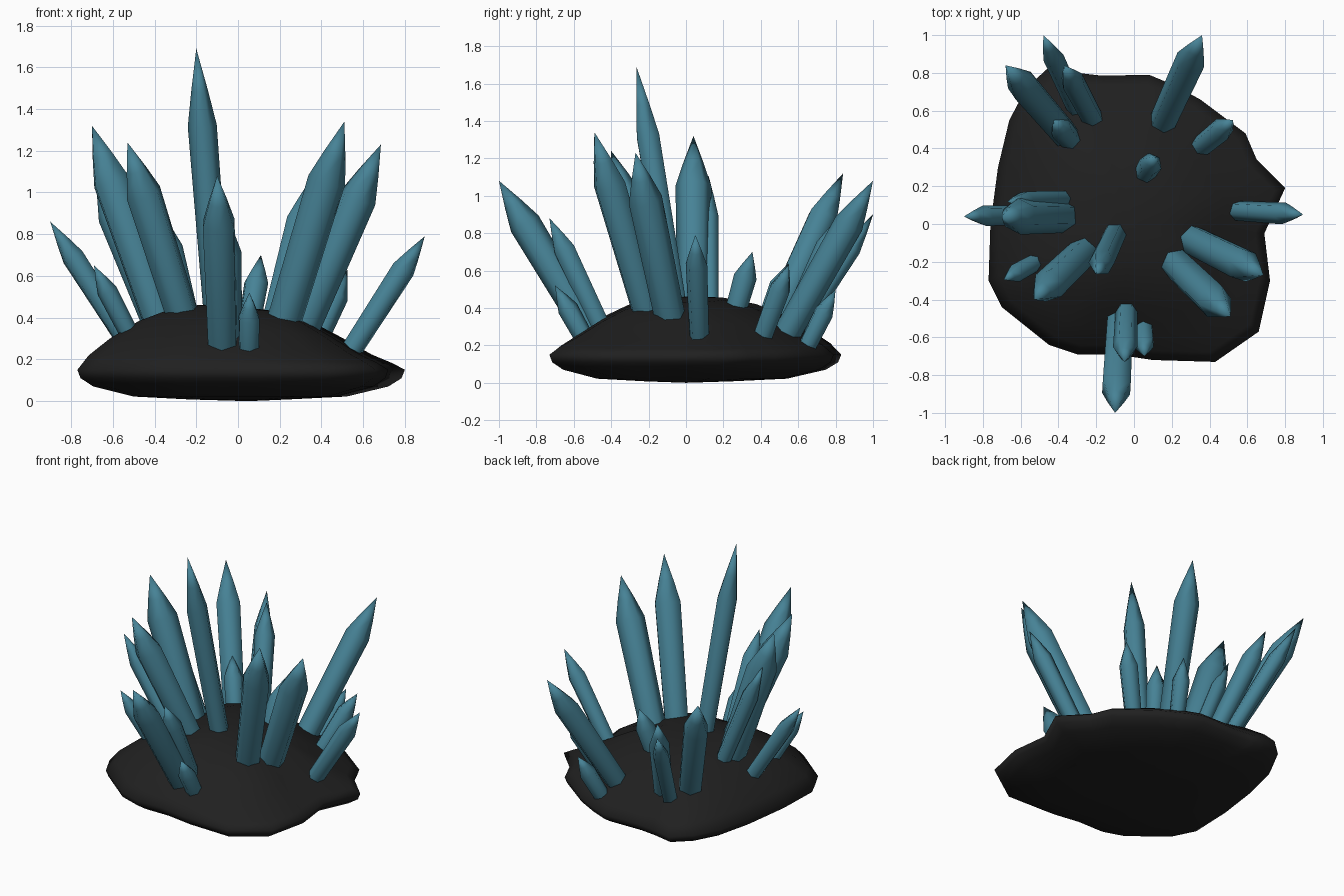
import bpy, math
from mathutils import Vector

if "Cube" in bpy.data.objects:
    bpy.data.objects.remove(bpy.data.objects["Cube"])


def material(name, rgb):
    m = bpy.data.materials.new(name)
    m.diffuse_color = (*rgb, 1)
    m.use_nodes = True
    m.node_tree.nodes["Principled BSDF"].inputs["Base Color"].default_value = m.diffuse_color
    return m


crystal_blue = material("crystal_blue", (0.062, 0.225, 0.305))
rock_black = material("rock_black", (0.0145, 0.0145, 0.0145))


def loft(name, rings, start, end, mat, angle):
    """Skin a stack of equal rings, closing both ends on a point."""
    n = len(rings[0])
    verts = [v for r in rings for v in r] + [start, end]
    a, b = len(verts) - 2, len(verts) - 1
    last = (len(rings) - 1) * n
    faces = []
    for i in range(n):
        j = (i + 1) % n
        faces.append((a, j, i))
        faces.append((b, last + i, last + j))
        for k in range(len(rings) - 1):
            faces.append((k * n + i, k * n + j, k * n + n + j, k * n + n + i))
    me = bpy.data.meshes.new(name)
    me.from_pydata([tuple(v) for v in verts], [], faces)
    me.materials.append(mat)
    ob = bpy.data.objects.new(name, me)
    bpy.context.collection.objects.link(ob)
    bpy.ops.object.select_all(action='DESELECT')
    ob.select_set(True)
    bpy.context.view_layer.objects.active = ob
    bpy.ops.object.shade_smooth_by_angle(angle=math.radians(angle))
    return ob


# Rock base: irregular outline swept through a lens-shaped section
outline = [(.8, .19), (.65, .34), (.59, .48), (.35, .66), (.2, .74), (.08, .79),
           (-.17, .785), (-.3, .8), (-.45, .83), (-.57, .72), (-.66, .55),
           (-.72, .3), (-.76, 0), (-.77, -.3), (-.7, -.44), (-.45, -.64),
           (-.3, -.69), (-.1, -.69), (.1, -.72), (.43, -.73), (.66, -.57),
           (.72, -.3), (.69, -.05)]
section = [(.3, .008), (.65, .022), (.9, .07), (.98, .11), (1, .15), (.93, .2),
           (.8, .262), (.62, .345), (.45, .405), (.25, .445)]


def rock_height(x, z):
    # the left shoulder stands a little higher than the right
    return z - .08 * x * min(1, max(0, (z - .15) / .15))


rock_rings = [[(x * s, y * s, rock_height(x * s, z)) for x, y in outline]
              for s, z in section]
loft("rock_base", rock_rings, (.05, 0, 0), (-.05, 0, .46), rock_black, 180)

# Crystals: base point, tip point, radius
crystals = {
    "tall_centre": ((-.10, -.05, .40), (-.20, -.265, 1.69), .065),
    "left_large": ((-.38, .04, .40), (-.70, .04, 1.32), .09),
    "left_thin": ((-.36, .13, .36), (-.67, .12, 1.11), .05),
    "left_outer": ((-.54, .05, .30), (-.90, .04, .86), .052),
    "front_left_large": ((-.27, -.15, .42), (-.53, -.40, 1.24), .083),
    "front_left_small": ((-.515, -.20, .31), (-.69, -.295, .65), .046),
    "front_large": ((-.075, -.53, .30), (-.10, -1.0, 1.08), .08),
    "front_medium": ((-.04, -.47, .33), (-.05, -.73, .88), .06),
    "front_small": ((.052, -.55, .25), (.055, -.70, .52), .052),
    "front_right_large": ((.22, -.21, .38), (.51, -.49, 1.34), .086),
    "right_large": ((.32, -.09, .37), (.685, -.27, 1.23), .086),
    "right_outer": ((.56, .07, .27), (.895, .05, .79), .055),
    "back_right_small": ((.34, .40, .22), (.525, .55, .63), .058),
    "back_right_large": ((.16, .56, .30), (.36, 1.0, 1.08), .075),
    "back_right_stub": ((.19, .65, .20), (.265, .80, .50), .052),
    "back_centre_small": ((.06, .27, .40), (.11, .355, .70), .058),
    "back_left_large": ((-.36, .47, .32), (-.68, .84, 1.12), .08),
    "back_left_medium": ((-.22, .56, .30), (-.37, .84, .91), .06),
    "back_left_outer": ((-.30, .60, .28), (-.48, 1.0, .90), .052),
    "back_left_stub": ((-.33, .44, .34), (-.43, .55, .64), .058),
}
SIDES = 6
for i, (name, (base, tip, radius)) in enumerate(crystals.items()):
    base, tip = Vector(base), Vector(tip)
    axis = (tip - base).normalized()
    base = base - axis * .08                    # root sunk into the rock
    length = (tip - base).length
    radius *= 1.07
    u = axis.cross(Vector((0, 1, 0))).normalized()
    w = axis.cross(u)
    shoulder = max(length - max(.14, .27 * length), .5 * length)
    rings = []
    for d, r in ((0, .9), (shoulder, 1), (shoulder + (length - shoulder) * .45, .58)):
        c = base + axis * d
        rings.append([c + (u * math.cos(t) + w * math.sin(t)) * r * radius
                      for t in (math.tau * k / SIDES + i * .6 for k in range(SIDES))])
    loft("crystal_" + name, rings, base, tip, crystal_blue, 65)
